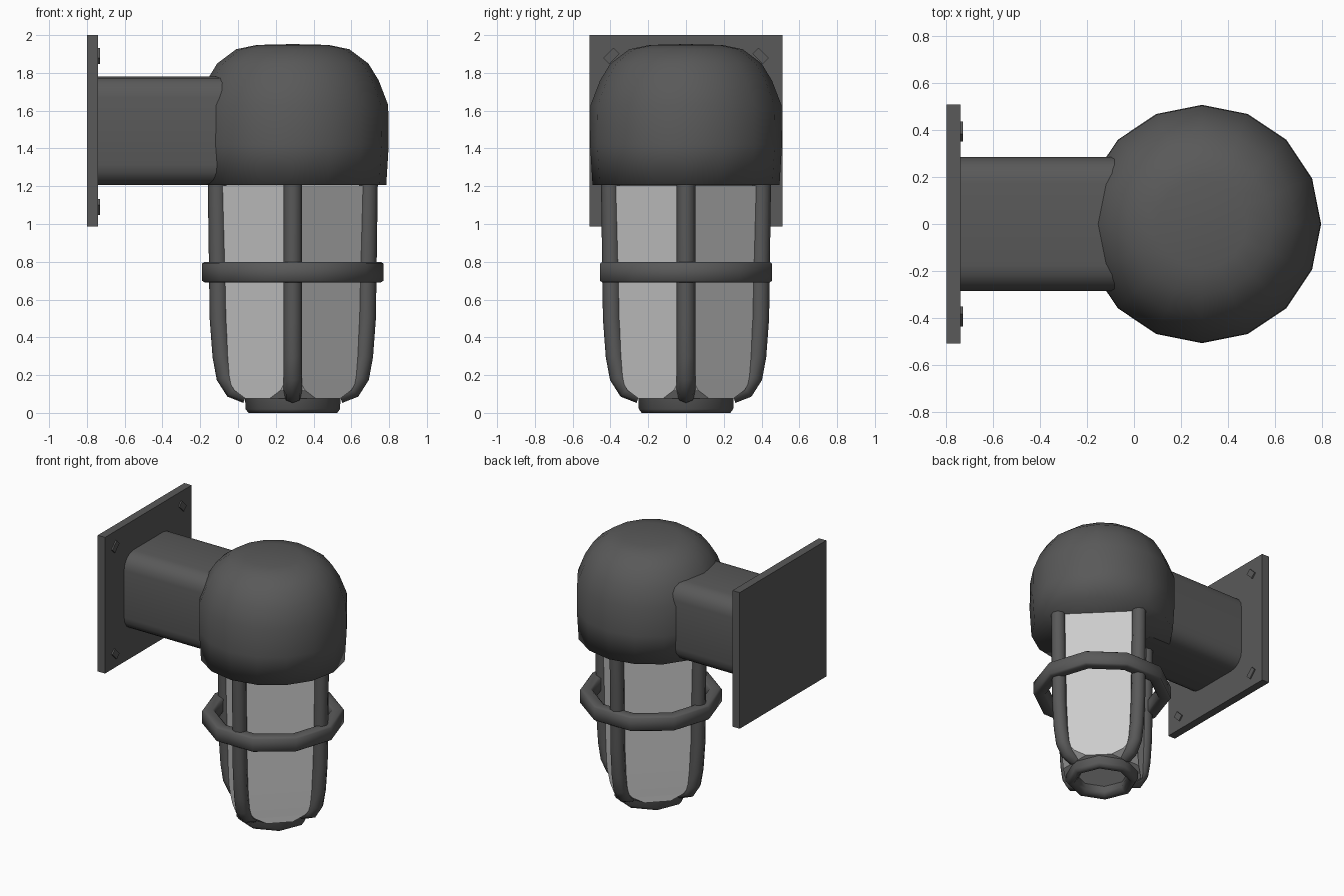
import bpy, math
from mathutils import Vector

if "Cube" in bpy.data.objects:
    bpy.data.objects.remove(bpy.data.objects["Cube"])

CX = 0.29  # lamp axis


def material(name, v):
    m = bpy.data.materials.new(name)
    m.diffuse_color = (v, v, v, 1)
    m.use_nodes = True
    m.node_tree.nodes["Principled BSDF"].inputs["Base Color"].default_value = m.diffuse_color
    return m


METAL = material("dark_metal", 0.1)
GLASS = material("frosted_glass", 0.6)


def make(name, verts, faces, mat=METAL, smooth=None):
    me = bpy.data.meshes.new(name)
    me.from_pydata([tuple(v) for v in verts], [], faces)
    me.materials.append(mat)
    ob = bpy.data.objects.new(name, me)
    bpy.context.collection.objects.link(ob)
    bpy.ops.object.select_all(action='DESELECT')
    ob.select_set(True)
    bpy.context.view_layer.objects.active = ob
    bpy.ops.object.mode_set(mode='EDIT')
    bpy.ops.mesh.select_all(action='SELECT')
    bpy.ops.mesh.normals_make_consistent(inside=False)
    bpy.ops.object.mode_set(mode='OBJECT')
    if smooth:
        bpy.ops.object.shade_smooth_by_angle(angle=math.radians(smooth))
    return ob


def loft(name, rings, mat=METAL, smooth=None, closed=False):
    """Skin a list of equal-length rings; cap the ends unless closed."""
    n, m = len(rings[0]), len(rings)
    verts = [v for r in rings for v in r]
    faces = []
    for i in range(m if closed else m - 1):
        a, b = i * n, ((i + 1) % m) * n
        faces += [(a + j, a + (j + 1) % n, b + (j + 1) % n, b + j) for j in range(n)]
    if not closed:
        faces += [tuple(range(n)), tuple(range((m - 1) * n, m * n))]
    return make(name, verts, faces, mat, smooth)


def turned(name, profile, sides, smooth=None, closed=False):
    """Revolve (radius, z) points about the lamp axis."""
    rings = [[(CX + r * math.cos(math.tau * k / sides), r * math.sin(math.tau * k / sides), z)
              for k in range(sides)] for r, z in profile]
    return loft(name, rings, METAL, smooth, closed)


def box(name, center, size, tilt=0):
    bpy.ops.mesh.primitive_cube_add(size=1, location=center, rotation=(tilt, 0, 0))
    ob = bpy.context.object
    ob.name = name
    ob.scale = size
    ob.data.materials.append(METAL)
    return ob


# Wall plate and its four small bolts
box("wall_plate", (-0.77, 0, 1.493), (0.06, 1.02, 1.015))
for sy in (-1, 1):
    for sz in (-1, 1):
        box("plate_bolt", (-0.74, sy * 0.395, 1.49 + sz * 0.4), (0.02, 0.075, 0.045), sy * sz * math.radians(-45))

# Rounded-square arm
section = []
for q in range(4):
    c = math.pi / 4 + q * math.pi / 2
    cy, cz = math.copysign(0.175, math.cos(c)), math.copysign(0.177, math.sin(c))
    for k in range(5):
        a = q * math.pi / 2 + k * math.pi / 8
        section.append((cy + 0.11 * math.cos(a), 1.493 + cz + 0.11 * math.sin(a)))
loft("arm", [[(x, y, z) for y, z in section] for x in (-0.75, 0.0)], smooth=40)

# Domed hood, closed underneath
turned("dome_hood", [(0.495, 1.207), (0.508, 1.42), (0.505, 1.63), (0.455, 1.76), (0.40, 1.85),
                     (0.30, 1.925), (0.19, 1.948), (0.02, 1.952)], 16, smooth=120)

# Four-sided glass: flat tapering faces, corners rounded off behind the bars
rings = []
for a, r, z in [(0.29, 0.408, 1.205), (0.274, 0.385, 0.5), (0.27, 0.37, 0.3),
                (0.267, 0.345, 0.18), (0.265, 0.31, 0.12), (0.264, 0.25, 0.075)]:
    w = min(r * math.sqrt(2) - a, a * 0.99)
    ring = []
    for q in range(4):
        t = math.pi / 4 + q * math.pi / 2
        for s in (-w, w):
            ring.append((CX + a * math.cos(t) - s * math.sin(t), a * math.sin(t) + s * math.cos(t), z))
    rings.append(ring)
loft("glass", rings, GLASS)

# Four guard bars curving in at the bottom
path = [(0.40, 1.21), (0.39, 0.5), (0.375, 0.3), (0.355, 0.19), (0.315, 0.125), (0.245, 0.1)]
for q in range(4):
    out = Vector((math.cos(q * math.pi / 2), math.sin(q * math.pi / 2), 0))
    side = Vector((-out.y, out.x, 0))
    rings = []
    for i, (r, z) in enumerate(path):
        p0, p1 = path[max(i - 1, 0)], path[min(i + 1, len(path) - 1)]
        t = (out * (p1[0] - p0[0]) + Vector((0, 0, p1[1] - p0[1]))).normalized()
        nrm = t.cross(side)
        o = Vector((CX, 0, z)) + out * r
        rings.append([o + 0.05 * (side * math.cos(math.tau * k / 8) + nrm * math.sin(math.tau * k / 8))
                      for k in range(8)])
    loft("guard_bar", rings, smooth=50)

# Middle hoop and bottom ring of the guard (bevelled square sections)
hoop = [(0.48, 0.70), (0.48, 0.79), (0.465, 0.80), (0.41, 0.80),
        (0.395, 0.79), (0.395, 0.70), (0.41, 0.69), (0.465, 0.69)]
turned("guard_hoop", hoop, 10, smooth=60, closed=True)
foot = [(0.25, 0.02), (0.255, 0.125), (0.19, 0.125), (0.175, 0.03), (0.20, 0.0), (0.235, 0.0)]
turned("bottom_ring", foot, 8, smooth=60, closed=True)
